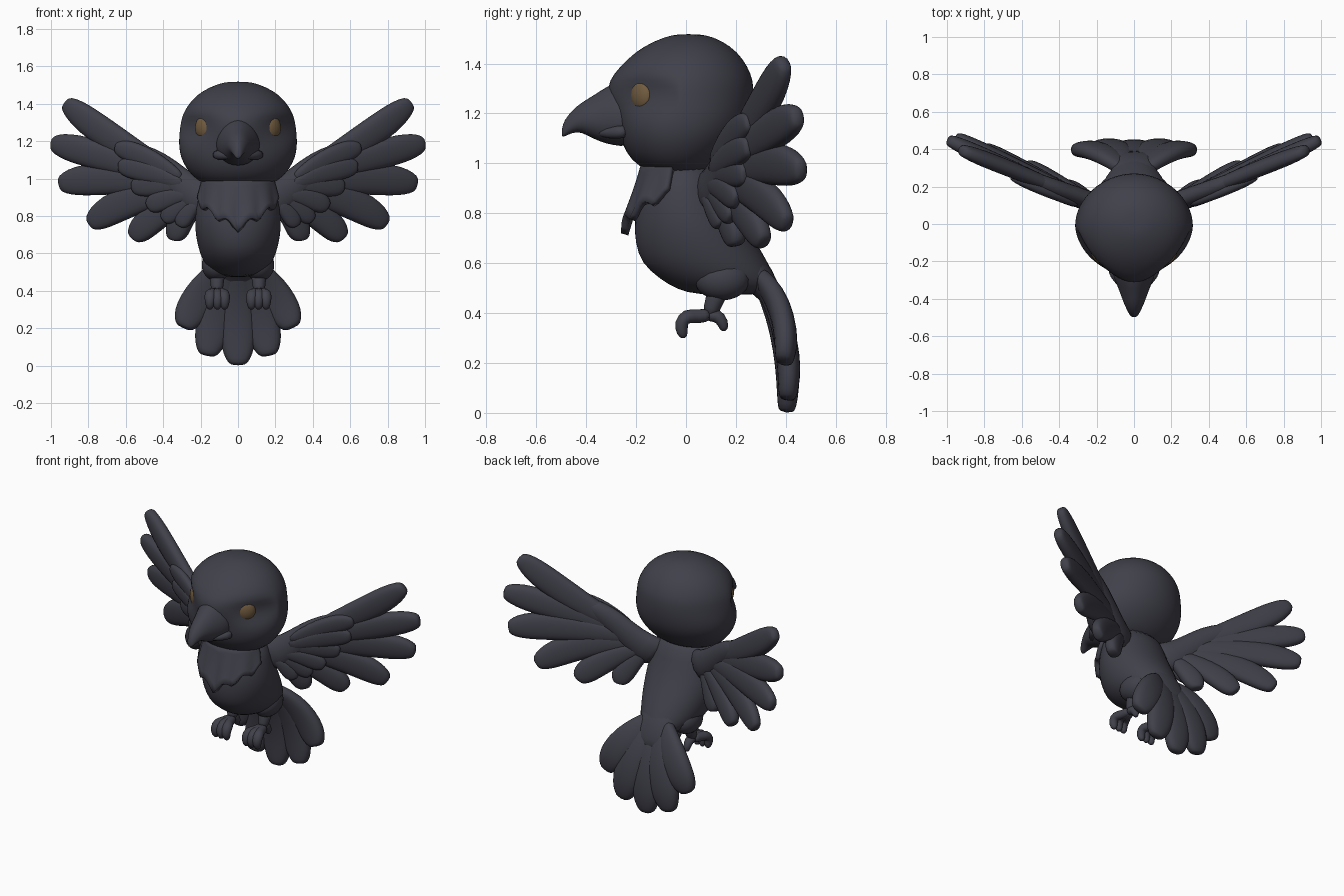
import bpy, bmesh, math
from mathutils import Vector, Matrix

if "Cube" in bpy.data.objects:
    bpy.data.objects.remove(bpy.data.objects["Cube"])


def material(name, rgb):
    m = bpy.data.materials.new(name)
    m.diffuse_color = (*rgb, 1)
    m.use_nodes = True
    m.node_tree.nodes["Principled BSDF"].inputs["Base Color"].default_value = m.diffuse_color
    return m


PLUMAGE = material("dark slate plumage", (0.052, 0.052, 0.070))
AMBER = material("amber brown", (0.165, 0.105, 0.05))


def ring(c, a, b, n=10, flat=1.0):
    """Ellipse of points around c spanned by a and b; flat below 1 makes it boxier."""
    pts = []
    for i in range(n):
        x, y = math.cos(2 * math.pi * i / n), math.sin(2 * math.pi * i / n)
        pts.append(c + a * math.copysign(abs(x) ** flat, x) + b * math.copysign(abs(y) ** flat, y))
    return pts


def loft(bm, rings):
    """Skin consecutive rings and close both ends."""
    vs = [[bm.verts.new(p) for p in r] for r in rings]
    n = len(vs[0])
    for r0, r1 in zip(vs, vs[1:]):
        for i in range(n):
            bm.faces.new((r0[i], r0[(i + 1) % n], r1[(i + 1) % n], r1[i]))
    bm.faces.new(vs[0])
    bm.faces.new(vs[-1])


def finish(bm, name, mat=PLUMAGE, mirror=False, subsurf=0, solid=0):
    bmesh.ops.recalc_face_normals(bm, faces=bm.faces)
    for f in bm.faces:
        f.smooth = True
    me = bpy.data.meshes.new(name)
    bm.to_mesh(me)
    bm.free()
    me.materials.append(mat)
    ob = bpy.data.objects.new(name, me)
    bpy.context.collection.objects.link(ob)
    if solid:
        ob.modifiers.new("thickness", 'SOLIDIFY').thickness = solid
    if mirror:
        ob.modifiers.new("mirror", 'MIRROR').use_mirror_merge = False
    if subsurf:
        s = ob.modifiers.new("smooth", 'SUBSURF')
        s.levels = s.render_levels = subsurf
    return ob


def curve_point(a, m, b, t):
    """Quadratic curve through a, m (halfway) and b: point and direction."""
    c = 2 * m - (a + b) / 2
    p = a * (1 - t) ** 2 + c * 2 * t * (1 - t) + b * t * t
    return p, ((c - a) * (1 - t) + (b - c) * t).normalized()


def feather(bm, a, m, b, width, thick, normal):
    """Flat rounded blade that widens toward a blunt tip."""
    shape = [(0, .5), (.2, .75), (.45, 1), (.7, 1.05), (.85, .95), (.95, .7), (1, .42)]
    rings = []
    for t, k in shape:
        p, d = curve_point(a, m, b, t)
        side = d.cross(normal).normalized()
        n = side.cross(d)
        rings.append(ring(p, side * width * k, n * thick * (.4 + .6 * k), 12, .8))
    loft(bm, rings)


def tube(bm, pts, radii):
    """Round limb through points."""
    rings = []
    for i, (p, r) in enumerate(zip(pts, radii)):
        d = (pts[min(i + 1, len(pts) - 1)] - pts[max(i - 1, 0)]).normalized()
        a = d.cross(Vector((1, 0, 0))).normalized()
        rings.append(ring(p, a * r, d.cross(a) * r, 8))
    loft(bm, rings)


def level_ring(z, yf, yb, rx, power=1.0, n=32):
    """Horizontal section; a higher power makes the front more pointed."""
    yc, ry = (yf + yb) / 2, (yb - yf) / 2
    pts = []
    for i in range(n):
        s, c = math.sin(2 * math.pi * i / n), math.cos(2 * math.pi * i / n)
        s = s if s > 0 else -abs(s) ** power
        pts.append(Vector((rx * c, yc + ry * s, z)))
    return pts


# Head: z, front y, back y, half width, pointedness of the face
bm = bmesh.new()
loft(bm, [level_ring(*r) for r in (
    (.958, -.10, .06, .10), (.968, -.155, .10, .18), (1.01, -.22, .16, .245), (1.08, -.26, .22, .295),
    (1.14, -.272, .25, .314), (1.195, -.285, .264, .318, 1.25), (1.25, -.315, .272, .314, 2.3),
    (1.31, -.318, .272, .306, 2.2), (1.355, -.295, .264, .292, 1.15), (1.42, -.235, .23, .25), (1.47, -.17, .18, .19),
    (1.508, -.085, .11, .105), (1.518, -.03, .05, .045))])
finish(bm, "head", subsurf=1)

# Beak: y, bottom z, top z, half width; the ridge is narrower than the gape
bm = bmesh.new()
sections = []
for y, b, t, w in ((-.18, 1.06, 1.34, .14), (-.27, 1.065, 1.335, .125), (-.32, 1.075, 1.31, .10),
                   (-.37, 1.095, 1.275, .08), (-.42, 1.125, 1.245, .06), (-.455, 1.122, 1.215, .043),
                   (-.488, 1.106, 1.175, .025), (-.498, 1.104, 1.14, .012)):
    pts = ring(Vector((0, y, (b + t) / 2)), Vector((w, 0, 0)), Vector((0, 0, (t - b) / 2)), 14)
    for p in pts:
        p.x *= 1.1 - .3 * (p.z - b) / (t - b)
    sections.append(pts)
loft(bm, sections)
finish(bm, "beak", subsurf=1)

# Mouth corners under the beak
bm = bmesh.new()
tube(bm, [Vector(p) for p in ((.03, -.36, 1.125), (.08, -.31, 1.12), (.125, -.23, 1.13))], (.015, .025, .035))
finish(bm, "mouth_corner", mirror=True, subsurf=1)

# Eyes: flattened balls facing forward and outward
bm = bmesh.new()
bmesh.ops.create_uvsphere(bm, u_segments=20, v_segments=12, radius=1)
look = Matrix.Rotation(math.radians(-49), 4, 'Z')
bm.transform(Matrix.Translation((.181, -.176, 1.272)) @ look @ Matrix.Diagonal((.034, .058, .064, 1)))
finish(bm, "eye", AMBER, mirror=True)

# Body
BODY = ((1.02, -.14, .12, .18), (.90, -.18, .16, .215), (.78, -.21, .22, .235), (.68, -.205, .285, .225),
        (.60, -.18, .33, .205), (.54, -.11, .36, .178), (.495, -.04, .365, .135), (.472, .05, .32, .07))
bm = bmesh.new()
loft(bm, [level_ring(*r) for r in BODY])
finish(bm, "body", subsurf=1)

# Chest bib: jagged collar flaring off the chest
bm = bmesh.new()
COLS, ROWS = 36, 6
rows = []
for j in range(ROWS + 1):
    t, row = j / ROWS, []
    for i in range(COLS + 1):
        u = i / COLS * 2 - 1
        ang = math.radians(-90 + 76 * u)
        low = .72 + .14 * abs(u) + .04 * abs(math.sin(u * math.pi * 2.5))
        r = 1 + .14 * t
        row.append(bm.verts.new((.2 * r * math.cos(ang), -.015 + (.165 + .05 * t) * r * math.sin(ang),
                                 1.0 + (low - 1.0) * t)))
    rows.append(row)
for r0, r1 in zip(rows, rows[1:]):
    for i in range(COLS):
        bm.faces.new((r0[i], r0[i + 1], r1[i + 1], r1[i]))
finish(bm, "chest_bib", solid=.03)

# Wings: points laid on a swept plane
WING_N = Vector((.43, -.895, -.11)).normalized()


def wing_point(x, z, off=0):
    return Vector((x, .48 * x - .005 - .13 * (z - 1.1), z)) + WING_N * off


def wing_part(name, blades, thick, off):
    bm = bmesh.new()
    for i, (a, m, b, w) in enumerate(blades):
        lift = off + .006 * (i % 2)
        feather(bm, wing_point(*a, lift), wing_point(*m, lift), wing_point(*b, lift), w, thick, WING_N)
    finish(bm, name, mirror=True, subsurf=1)


wing_part("flight_feathers", (
    ((.32, 1.02), (.64, 1.195), (.925, 1.41), .08), ((.30, .99), (.68, 1.11), (.995, 1.19), .08),
    ((.28, .96), (.64, 1.0), (.955, .97), .085), ((.25, .93), (.54, .895), (.79, .755), .085),
    ((.22, .91), (.42, .81), (.56, .68), .077), ((.19, .89), (.29, .79), (.335, .67), .068)), .043, .004)
wing_part("covert_feathers", (
    ((.28, 1.0), (.46, 1.11), (.64, 1.17), .058), ((.27, .97), (.45, 1.04), (.62, 1.07), .06),
    ((.25, .95), (.41, .97), (.55, .955), .06), ((.23, .92), (.36, .90), (.46, .85), .057),
    ((.21, .90), (.30, .85), (.38, .78), .053), ((.19, .88), (.25, .82), (.29, .75), .048)), .03, .04)

# Wing arm: thick leading edge joining the shoulder
bm = bmesh.new()
UP = Vector((-.5, -.2, .85)).normalized()
loft(bm, [ring(wing_point(x, z, .012), UP * w, WING_N * t) for x, z, w, t in (
    (.12, .87, .12, .06), (.22, .90, .10, .06), (.32, .985, .09, .058), (.43, 1.08, .08, .054),
    (.53, 1.135, .06, .048), (.64, 1.20, .035, .03))])
finish(bm, "wing_arm", mirror=True, subsurf=1)

# Tail: fan of five curved feathers
bm = bmesh.new()
for x, z, y, w, d in ((0, .0, .402, .096, .0), (.165, .05, .405, .095, .005), (-.165, .05, .405, .095, .005),
                      (.293, .20, .392, .092, -.005), (-.293, .20, .392, .092, -.005)):
    feather(bm, Vector((x * .15, .28, .56)), Vector((x * .62, .39 + d, (z + .56) / 2 + .02)),
            Vector((x, y, z)), w, .048, Vector((0, -1, -.1)))
finish(bm, "tail_feathers", subsurf=1)

# Rump blending the body into the tail
bm = bmesh.new()
loft(bm, [ring(Vector((0, y, z)), Vector((w, 0, 0)), Vector((0, .75, .66)) * h, 12) for y, z, w, h in (
    (.15, .66, .14, .09), (.26, .575, .13, .08), (.335, .49, .125, .052), (.38, .39, .12, .03))])
finish(bm, "rump", subsurf=1)

# Thighs
bm = bmesh.new()
bmesh.ops.create_uvsphere(bm, u_segments=18, v_segments=12, radius=1)
bm.transform(Matrix.Translation((.115, .145, .538)) @ Matrix.Diagonal((.08, .112, .087, 1)))
finish(bm, "thigh", mirror=True)

# Shins, and feet with three curled front toes and one back toe
bm = bmesh.new()
tube(bm, [Vector(p) for p in ((.112, .13, .50), (.112, .115, .45), (.112, .09, .385))], (.055, .038, .036))
for x0, x1 in ((.10, .072), (.112, .11), (.125, .15)):
    tube(bm, [Vector(p) for p in ((x0, .10, .395), (x0, .05, .385), (x1, 0, .39), (x1, -.022, .36),
                                  (x1, -.015, .315), (x1, -.004, .30))], (.03, .03, .034, .033, .025, .01))
tube(bm, [Vector(p) for p in ((.112, .08, .39), (.112, .125, .395), (.112, .15, .36), (.112, .155, .325))],
     (.03, .032, .027, .014))
finish(bm, "foot", mirror=True, subsurf=1)
